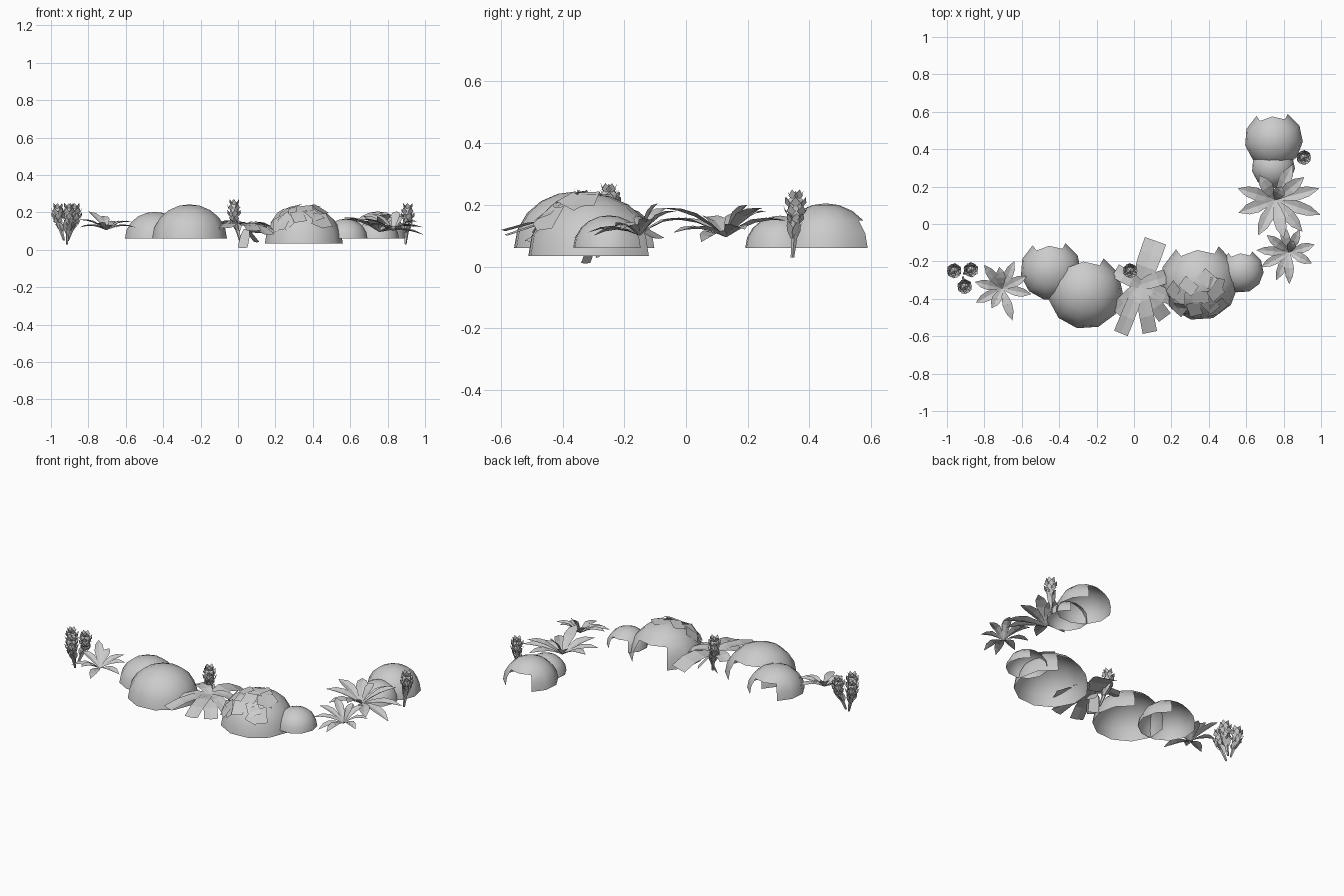
import bpy, bmesh, math, random
from mathutils import Vector, Matrix

if "Cube" in bpy.data.objects:
    bpy.data.objects.remove(bpy.data.objects["Cube"])

random.seed(4)
UP = Vector((0, 0, 1))


def finish(name, bm, smooth=False):
    me = bpy.data.meshes.new(name)
    bm.to_mesh(me)
    bm.free()
    ob = bpy.data.objects.new(name, me)
    bpy.context.collection.objects.link(ob)
    for p in me.polygons:
        p.use_smooth = smooth
    return ob


# Hollow dome bush with an arch missing at the back
def bush(name, x, y, z, r, h, n=11, start=61):
    bm = bmesh.new()
    rings = []
    for lat in (0, 19, 38, 56, 74):
        a = math.radians(lat)
        rings.append([bm.verts.new((x + r * math.cos(a) * math.cos(t),
                                    y + r * math.cos(a) * math.sin(t),
                                    z + h * math.sin(a)))
                      for t in (math.radians(start) + i * math.tau / n for i in range(n))])
    top = bm.verts.new((x, y, z + h))
    for k in range(4):
        for i in range(n):
            if k < 2 and i < 2:
                continue
            j = (i + 1) % n
            bm.faces.new((rings[k][i], rings[k][j], rings[k + 1][j], rings[k + 1][i]))
    for i in range(n):
        bm.faces.new((rings[4][i], rings[4][(i + 1) % n], top))
    loose = [v for v in bm.verts if not v.link_faces]
    bmesh.ops.delete(bm, geom=loose, context='VERTS')
    return finish(name, bm, True)


# Arched leaf made of two halves folded along the midrib
def leaf(bm, base, tip, width, profile, bulge=0.02, fold=0.2):
    base, tip = Vector(base), Vector(tip)
    side = (tip - base).cross(UP).normalized()
    rows, n = [], len(profile) - 1
    for i, w in enumerate(profile):
        t = i / n
        c = base.lerp(tip, t) + UP * bulge * math.sin(math.pi * t)
        s = side * width * w / 2
        lift = UP * width * w * fold / 2
        rows.append([bm.verts.new(p) for p in (c - s + lift, c, c + s + lift)])
    for a, b in zip(rows, rows[1:]):
        for k in (0, 1):
            bm.faces.new((a[k], a[k + 1], b[k + 1], b[k]))


POINTED = (0.12, 0.65, 1.0, 0.8, 0.02)
STRIP = (0.55, 0.95, 1.0, 1.0)


def plant(name, centre, tips, width, profile, bulge, fold):
    bm = bmesh.new()
    for t in tips:
        leaf(bm, centre, t, width, profile, bulge, fold)
    bmesh.ops.remove_doubles(bm, verts=bm.verts, dist=0.0005)
    return finish(name, bm)


# Bud: faceted core with overlapping petals on a tapered stem with sheath leaves
def bud(name, x, y, foot, z0=0.14, z1=0.245, r=0.034):
    bm = bmesh.new()
    mid, hh = (z0 + z1) / 2, (z1 - z0) / 2
    bmesh.ops.create_icosphere(bm, subdivisions=1, radius=1,
                               matrix=Matrix.Translation((x, y, mid)) @ Matrix.Diagonal((r * .85, r * .85, hh, 1)))
    for k, (lz, rr) in enumerate(((-.75, .65), (-.25, .95), (.25, .9), (.7, .55))):
        for i in range(6):
            a = (i + k / 2) * math.tau / 6 + random.uniform(-.15, .15)
            d = Vector((math.cos(a), math.sin(a), 0))
            s = Vector((-d.y, d.x, 0))
            c = Vector((x, y, mid + lz * hh))
            pts = (c + d * r * rr * .8 - UP * .013, c + d * r * rr + s * r * .5,
                   c + d * r * (rr + .25) + UP * .02, c + d * r * rr - s * r * .5)
            bm.faces.new([bm.verts.new(p) for p in pts])
    foot, head = Vector(foot), Vector((x, y, z0 + .02))
    rot = (head - foot).to_track_quat('Z', 'Y').to_matrix().to_4x4()
    bmesh.ops.create_cone(bm, segments=5, radius1=.006, radius2=.016, depth=(head - foot).length,
                          matrix=Matrix.Translation((foot + head) / 2) @ rot)
    for i in range(4):
        a = i * math.tau / 4 + .4
        d = Vector((math.cos(a), math.sin(a), 0))
        leaf(bm, foot.lerp(head, .35), head + d * r * .8 - UP * .01, .03, POINTED, 0, .1)
    return finish(name, bm)


# Dome bushes
for name, *args in (
        ("left_bush_small", -.445, -.245, .06, .163, .143),
        ("left_bush_large", -.26, -.36, .06, .202, .183),
        ("right_bush_large", .35, -.305, .035, .211, .2),
        ("right_bush_small", .575, -.25, .06, .118, .106),
        ("back_bush_large", .747, .452, .06, .156, .145),
        ("back_bush_small", .745, .305, .06, .116, .105)):
    bush(name, *args)

# Loose leaf cards lying on the large right bush
bm = bmesh.new()
for i in range(14):
    px, py = .33 + random.uniform(-.13, .13), -.375 + random.uniform(-.095, .09)
    n = Vector(((px - .35) / .211, (py + .305) / .211, 0))
    n.z = math.sqrt(max(.05, 1 - n.length_squared))
    c = Vector((.35, -.305, .035)) + Vector((n.x * .211, n.y * .211, n.z * .2)) + n * .003
    tilt = n + Vector([random.uniform(-.18, .18) for _ in range(3)])
    m = Matrix.Translation(c) @ tilt.to_track_quat('Z', 'Y').to_matrix().to_4x4()
    m = m @ Matrix.Rotation(random.uniform(0, 6), 4, 'Z')
    bm.faces.new([bm.verts.new(m @ Vector(p)) for p in
                  ((-.045, -.035, 0), (.045, -.035, 0), (.045, .035, 0), (-.045, .035, 0))])
finish("bush_leaf_cards", bm)

# Pointed-leaf plants
plant("left_plant", (-.705, -.345, .105),
      [(-.64, -.2, .15), (-.8, -.22, .205), (-.85, -.31, .16), (-.845, -.42, .12), (-.65, -.515, .12),
       (-.55, -.375, .12), (-.575, -.28, .15), (-.72, -.23, .18), (-.76, -.45, .14)],
      .052, POINTED, .015, .3)
plant("back_plant", (.755, .13, .095),
      [(.85, .32, .15), (.67, .26, .18), (.555, .19, .17), (.56, .06, .16), (.665, -.06, .15),
       (.8, -.075, .19), (.9, -.04, .11), (.995, .05, .08), (.99, .19, .12), (.91, .25, .19),
       (.79, .2, .2)],
      .068, POINTED, .02, .3)
plant("right_plant", (.83, -.15, .1),
      [(.79, .0, .15), (.885, -.03, .18), (.965, -.11, .15), (.95, -.21, .12), (.83, -.32, .11),
       (.76, -.3, .1), (.68, -.23, .13), (.655, -.14, .16), (.71, -.06, .19), (.85, -.09, .205)],
      .05, POINTED, .02, .3)

# Broad strip-leaf plant in the middle
plant("middle_plant", (.035, -.325, .135),
      [(-.1, -.25, .135), (-.1, -.47, .11), (-.07, -.585, .115), (.085, -.58, .1), (.165, -.5, .08),
       (.235, -.41, .085), (.17, -.28, .12)],
      .078, STRIP, .02, .1)
plant("middle_back_leaf", (.04, -.3, .13), [(.115, -.09, .09)], .12, STRIP, .03, .05)
plant("middle_low_leaves", (.045, -.29, .11), [(.025, -.325, .01), (.1, -.26, .04)], .06, STRIP, .0, .05)

# Flower buds
bud("left_bud_outer", -.962, -.25, (-.93, -.265, .05))
bud("left_bud_inner", -.872, -.245, (-.91, -.265, .05))
bud("left_bud_front", -.905, -.335, (-.915, -.285, .03))
bud("middle_bud", -.02, -.25, (.015, -.28, .04), .15, .268)
bud("right_bud", .908, .355, (.895, .345, .03))
